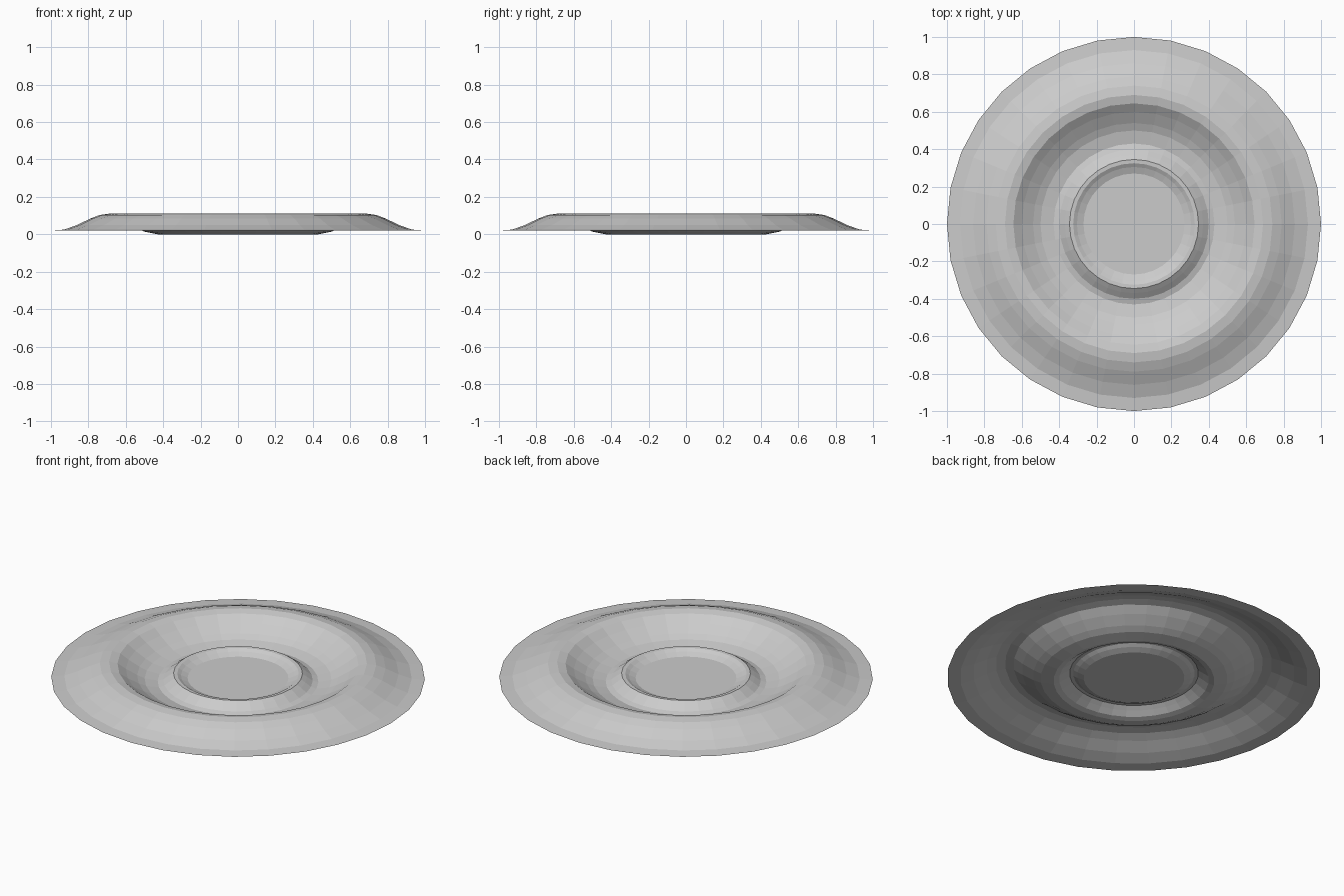
import bpy
import bmesh
from math import cos, sin, tau

cube = bpy.data.objects.get("Cube")
if cube:
    bpy.data.objects.remove(cube, do_unlink=True)

SIDES = 32

# Radius and height, from the central well out to the rim
PROFILE = [
    (0.27, 0.02), (0.305, 0.034), (0.325, 0.046), (0.345, 0.047),
    (0.37, 0.03), (0.40, 0.008), (0.43, 0.0), (0.50, 0.014),
    (0.54, 0.032), (0.60, 0.068), (0.645, 0.1), (0.69, 0.11),
    (0.74, 0.103), (0.79, 0.084), (0.86, 0.05), (0.93, 0.025), (1.0, 0.02),
]


def make_material(name, colour):
    mat = bpy.data.materials.new(name)
    mat.use_nodes = True
    mat.diffuse_color = colour
    mat.node_tree.nodes["Principled BSDF"].inputs["Base Color"].default_value = colour
    return mat


def lathe(name, profile, material):
    """Turn a profile around z into an open dish with a flat centre."""
    bm = bmesh.new()
    rings = [[bm.verts.new((r * cos(tau * i / SIDES), r * sin(tau * i / SIDES), z))
              for i in range(SIDES)] for r, z in profile]
    bm.faces.new(rings[0])
    for inner, outer in zip(rings, rings[1:]):
        for i in range(SIDES):
            j = (i + 1) % SIDES
            bm.faces.new((inner[i], outer[i], outer[j], inner[j]))
    mesh = bpy.data.meshes.new(name)
    bm.to_mesh(mesh)
    bm.free()
    mesh.materials.append(material)
    obj = bpy.data.objects.new(name, mesh)
    bpy.context.collection.objects.link(obj)
    return obj


# Saucer: one thin turned sheet with flat facets
grey = make_material("light grey", (0.6, 0.6, 0.6, 1))
lathe("saucer", PROFILE, grey)
